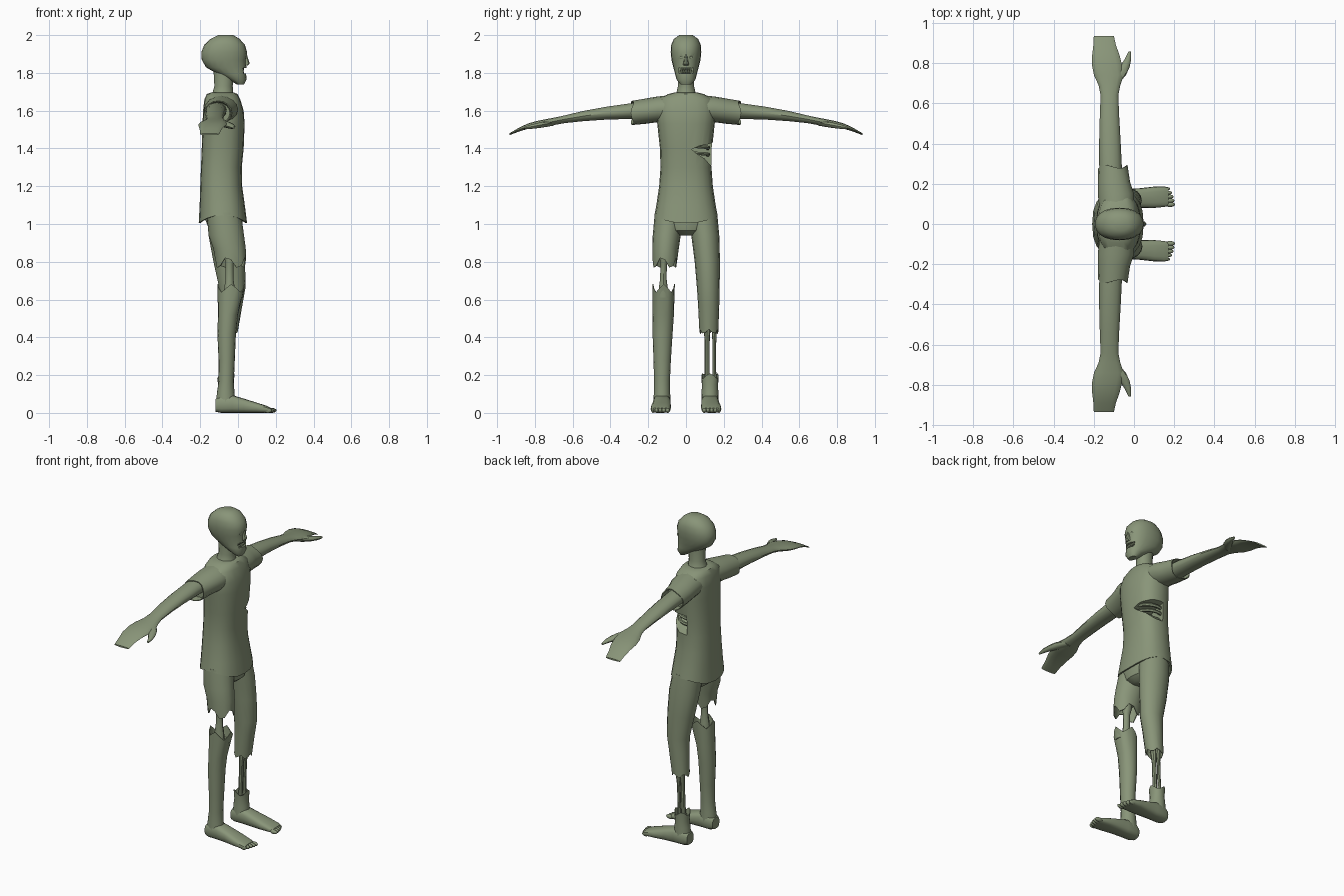
import bpy, bmesh, math
from mathutils import Vector

mat = bpy.data.materials.new("grey_green")
mat.diffuse_color = (0.25, 0.30, 0.19, 1)


def finish(ob, angle=40):
    ob.data.materials.clear()
    ob.data.materials.append(mat)
    bpy.ops.object.select_all(action='DESELECT')
    ob.select_set(True)
    bpy.context.view_layer.objects.active = ob
    bpy.ops.object.shade_smooth_by_angle(angle=math.radians(angle))
    return ob


def loft(name, rings, axis='z', n=16, p=1.0, s=1, teeth=5, phase=0.0):
    """Rings are (t, c1, c2, r1, r2[, jag]); p < 1 squares the section."""
    bm = bmesh.new()
    loops = []
    for r in rings:
        t, c1, c2, r1, r2 = r[:5]
        jag = r[5] if len(r) > 5 else 0
        loop = []
        for i in range(n):
            a = 2 * math.pi * i / n
            ca, sa = math.cos(a), math.sin(a)
            u = c1 + r1 * math.copysign(abs(ca) ** p, ca)
            v = c2 + r2 * math.copysign(abs(sa) ** p, sa)
            w = t + jag * math.cos(teeth * a + phase)
            co = {'z': (u, v, w), 'y': (u, w, v), 'x': (w, u, v)}[axis]
            loop.append(bm.verts.new((co[0], co[1] * s, co[2])))
        loops.append(loop)
    for a, b in zip(loops, loops[1:]):
        for i in range(n):
            j = (i + 1) % n
            bm.faces.new((a[i], a[j], b[j], b[i]))
    bm.faces.new(loops[0])
    bm.faces.new(loops[-1])
    bmesh.ops.recalc_face_normals(bm, faces=bm.faces)
    me = bpy.data.meshes.new(name)
    bm.to_mesh(me)
    bm.free()
    ob = bpy.data.objects.new(name, me)
    bpy.context.collection.objects.link(ob)
    return finish(ob)


def hem(ring, depth):
    """Turns an open cloth edge inward so it looks hollow."""
    t, c1, c2, r1, r2 = ring[:5]
    jag = ring[5] if len(ring) > 5 else 0
    return [ring, (t, c1, c2, r1 * .93, r2 * .93, jag),
            (t + depth, c1, c2, r1 * .85, r2 * .85, 0)]


def span(z, x0, x1, ry, jag=0):
    return (z, (x0 + x1) / 2, 0, (x1 - x0) / 2, ry, jag)


def prism(name, outline, axis, lo, hi):
    """Extrudes a 2D outline along x or y."""
    bm = bmesh.new()
    put = (lambda a, b, w: (w, a, b)) if axis == 'x' else (lambda a, b, w: (a, w, b))
    v0, v1 = ([bm.verts.new(put(a, b, w)) for a, b in outline] for w in (lo, hi))
    bm.faces.new(v0)
    bm.faces.new(v1)
    for i in range(len(outline)):
        j = (i + 1) % len(outline)
        bm.faces.new((v0[i], v0[j], v1[j], v1[i]))
    bmesh.ops.recalc_face_normals(bm, faces=bm.faces)
    me = bpy.data.meshes.new(name)
    bm.to_mesh(me)
    bm.free()
    ob = bpy.data.objects.new(name, me)
    bpy.context.collection.objects.link(ob)
    return finish(ob, 30)


def blob(name, loc, scale):
    bpy.ops.mesh.primitive_uv_sphere_add(segments=12, ring_count=8, radius=1, location=loc)
    ob = bpy.context.object
    ob.name, ob.scale = name, scale
    return finish(ob)


def cut(ob, cutter):
    cutter.hide_render = True
    m = ob.modifiers.new("cut", 'BOOLEAN')
    m.operation, m.object, m.solver = 'DIFFERENCE', cutter, 'EXACT'
    bpy.context.view_layer.update()
    bpy.context.view_layer.objects.active = ob
    bpy.ops.object.modifier_apply(modifier=m.name)
    bpy.data.objects.remove(cutter)
    finish(ob)


# Head: skull and jaw in one loft, with mouth and eye hollows
head = loft("head", [
    span(1.738, -.005, .032, .028), span(1.765, -.05, .045, .050),
    span(1.795, -.11, .043, .058), span(1.83, -.17, .044, .067),
    span(1.87, -.192, .042, .077), span(1.91, -.194, .048, .081),
    span(1.95, -.178, .036, .078), span(1.98, -.145, .008, .064),
    span(2.0, -.105, -.025, .035)], n=20, p=.9)
cut(head, prism("mouth_cutter", [(-.04, 1.825), (-.036, 1.796), (.036, 1.796), (.04, 1.825)],
                'x', .018, .1))
for s in (1, -1):
    cut(head, blob("eye_cutter", (.052, s * .032, 1.882), (.018, .019, .012)))
    for row, z in (("upper", 1.819), ("lower", 1.801)):
        for k in range(3):
            blob(row + "_tooth", (.025, s * (.006 + .011 * k), z), (.008 - .002 * k, .005, .008))
loft("nose", [span(1.838, .02, .05, .016), span(1.848, .02, .062, .015),
              span(1.872, .02, .055, .010), span(1.90, .02, .046, .007)], n=8)
loft("neck", [span(1.66, -.15, -.01, .07), span(1.695, -.135, -.025, .052),
              span(1.73, -.125, -.028, .044), span(1.82, -.13, -.02, .045)], n=14)

# Shirt body with a torn gash over the ribs
shirt = loft("shirt", [
    span(1.695, -.145, -.02, .065), span(1.688, -.165, -.002, .095),
    span(1.66, -.178, .012, .145), span(1.60, -.185, .03, .158),
    span(1.53, -.188, .035, .152), span(1.40, -.192, .03, .138),
    span(1.30, -.196, .02, .135), span(1.20, -.20, .022, .142),
    span(1.10, -.203, .036, .157)] + hem((1.025, -.08, 0, .128, .167, -.02), .05),
    n=20, p=.82, teeth=2)
cut(shirt, prism("gash_cutter", [(.03, 1.395), (.075, 1.415), (.11, 1.42), (.2, 1.45), (.2, 1.29),
                                 (.13, 1.31), (.10, 1.345), (.06, 1.37)], 'x', -.10, .2))
for z in (1.367, 1.403):
    cu = bpy.data.curves.new("rib", 'CURVE')
    cu.dimensions, cu.bevel_depth, cu.bevel_resolution = '3D', .010, 1
    sp = cu.splines.new('POLY')
    sp.points.add(10)
    for i, pt in enumerate(sp.points):
        a = math.radians(5 + 16 * i)
        pt.co = (-.08 + .095 * math.cos(a), .118 * math.sin(a), z + .008 * math.cos(a), 1)
    rib = bpy.data.objects.new("rib", cu)
    bpy.context.collection.objects.link(rib)
    bpy.ops.object.select_all(action='DESELECT')
    rib.select_set(True)
    bpy.context.view_layer.objects.active = rib
    bpy.ops.object.convert(target='MESH')
    finish(bpy.context.object)

# Sleeves, arms and hands
for s, side in ((1, "left"), (-1, "right")):
    loft(side + "_sleeve", [
        (.06, -.085, 1.61, .085, .075), (.15, -.09, 1.607, .09, .068),
        (.21, -.10, 1.598, .08, .067)] + hem((.285, -.105, 1.588, .073, .064, .008), -.04),
        'y', s=s, teeth=3)
    loft(side + "_arm", [
        (.20, -.115, 1.603, .056, .045), (.30, -.117, 1.597, .056, .042),
        (.42, -.120, 1.587, .053, .035), (.54, -.122, 1.572, .048, .028),
        (.64, -.122, 1.555, .044, .021), (.69, -.122, 1.545, .054, .020),
        (.74, -.125, 1.535, .074, .021), (.79, -.134, 1.527, .075, .019),
        (.84, -.140, 1.517, .068, .014), (.89, -.146, 1.497, .056, .010),
        (.935, -.150, 1.475, .050, .005)], 'y', n=14, s=s)
    loft(side + "_thumb", [
        (.70, -.105, 1.535, .03, .015), (.74, -.072, 1.530, .032, .017),
        (.78, -.048, 1.522, .026, .015), (.82, -.030, 1.515, .016, .012),
        (.858, -.022, 1.508, .006, .006)], 'y', n=10, s=s)

# Trousers: seat, one long leg and one torn short
loft("trouser_seat", [span(1.12, -.17, .01, .14), span(1.02, -.172, .026, .155),
                      span(.965, -.15, .02, .10), span(.94, -.11, -.01, .04)], p=.9)
loft("long_trouser_leg", [
    (1.06, -.075, .085, .09, .08), (.94, -.062, .102, .094, .074),
    (.80, -.046, .113, .084, .067), (.66, -.03, .118, .069, .060),
    (.57, -.037, .120, .060, .056)] + hem((.43, -.05, .121, .051, .050, .012), .05))
loft("short_trouser_leg", [
    (1.06, -.075, -.085, .09, .08), (.94, -.062, -.102, .094, .074),
    (.87, -.045, -.108, .086, .070)] + hem((.795, -.038, -.112, .080, .065, .03), .07),
    phase=1.0, teeth=4)

# Bare bones: thigh on one side, paired shin bones on the other
loft("thigh_bone", [(.58, -.045, -.12, .034, .030), (.66, -.045, -.12, .028, .025),
                    (.71, -.045, -.12, .021, .018), (.79, -.045, -.118, .021, .018),
                    (.83, -.042, -.115, .032, .028), (.92, -.042, -.11, .034, .03)], n=10)
for y, r in ((.112, .013), (.15, .010)):
    loft("shin_bone", [(.15, -.062, y, r * 1.4, r * 1.3), (.22, -.06, y, r, r),
                       (.37, -.055, y, r, r), (.45, -.05, y, r * 1.6, r * 1.4)], n=8)

# Lower leg and ankle stump
loft("lower_leg", [
    (.05, -.065, -.127, .052, .046), (.11, -.065, -.127, .046, .043),
    (.17, -.062, -.127, .040, .042), (.28, -.060, -.126, .043, .046),
    (.42, -.060, -.124, .049, .053), (.52, -.053, -.121, .053, .057)]
    + hem((.66, -.036, -.118, .073, .059, .022), -.05), teeth=4)
loft("ankle_stump", [
    (.05, -.065, .127, .052, .046), (.11, -.065, .127, .046, .044),
    (.15, -.064, .127, .041, .043)] + hem((.195, -.064, .127, .046, .046, .014), -.03), teeth=3)

# Feet and toes
for s, side in ((1, "left"), (-1, "right")):
    loft(side + "_foot", [
        (-.118, .127, .040, .034, .034), (-.09, .127, .046, .046, .046),
        (-.03, .128, .047, .047, .047), (.03, .129, .038, .049, .038),
        (.10, .133, .027, .053, .027), (.15, .136, .019, .051, .019),
        (.172, .136, .015, .046, .012)], 'x', p=.7, s=s)
    for k in range(5):
        y = .097 + .0195 * k
        blob(side + "_toe", (.178 - .0025 * k * k / 2, s * y, .013),
             (.026 - .001 * k, .0125 - .0008 * k, .013))
